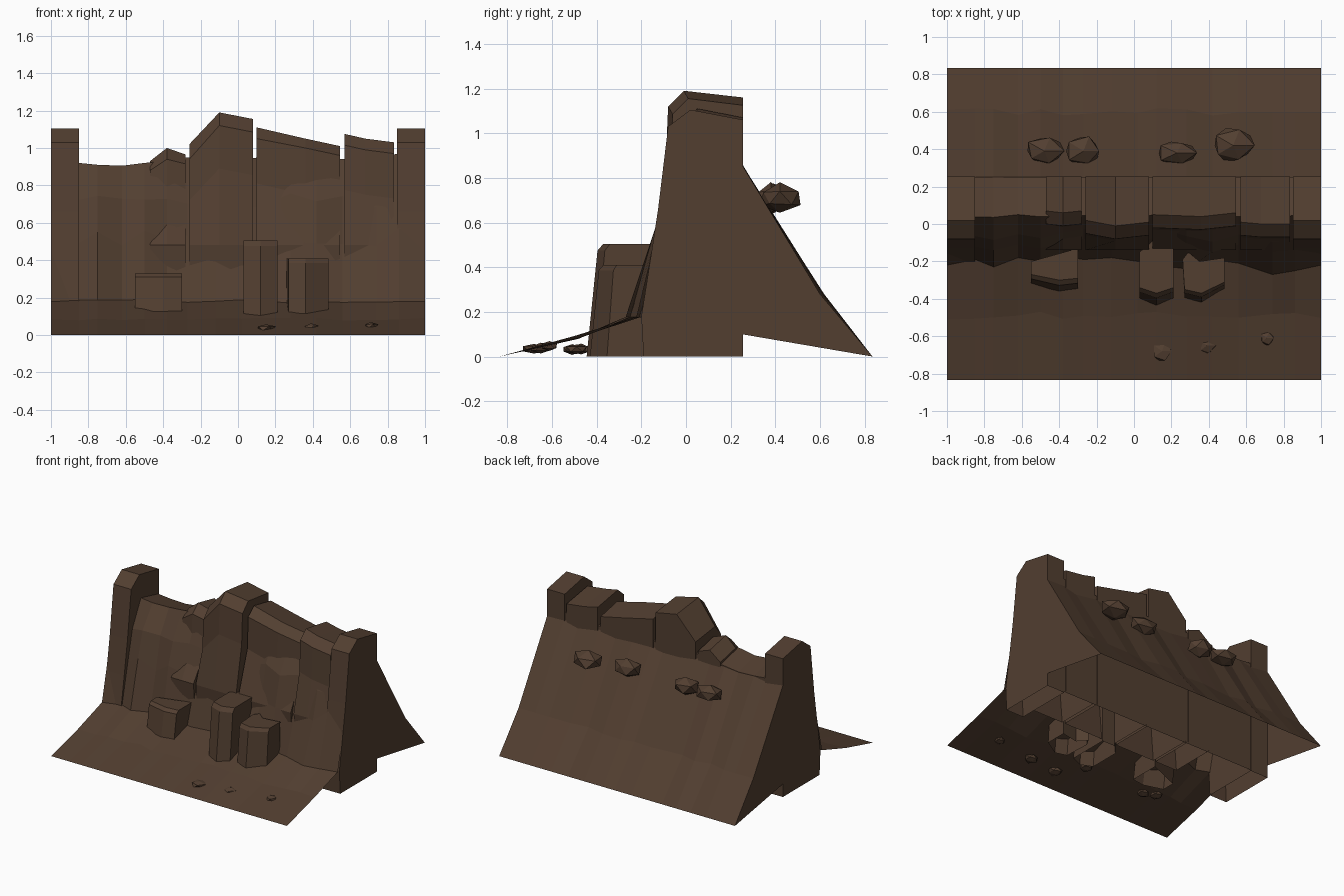
import bpy, bmesh, random
from mathutils import Vector

random.seed(4)
if "Cube" in bpy.data.objects:
    bpy.data.objects.remove(bpy.data.objects["Cube"], do_unlink=True)

brown = bpy.data.materials.new("brown_rock")
brown.use_nodes = True
colour = (0.085, 0.049, 0.030, 1)
brown.diffuse_color = colour
brown.node_tree.nodes["Principled BSDF"].inputs["Base Color"].default_value = colour


def jit(amount):
    return random.uniform(-amount, amount)


def finish(name, bm):
    bmesh.ops.recalc_face_normals(bm, faces=bm.faces)
    mesh = bpy.data.meshes.new(name)
    bm.to_mesh(mesh)
    bm.free()
    mesh.materials.append(brown)
    bpy.context.collection.objects.link(bpy.data.objects.new(name, mesh))


def loft(name, rings, wrap=False, caps=()):
    """Skin a row of cross-sections; wrap joins last point to first, caps lists filled rings."""
    bm = bmesh.new()
    rows = [[bm.verts.new(p) for p in ring] for ring in rings]
    n = len(rows[0])
    for a, b in zip(rows, rows[1:]):
        for i in range(n if wrap else n - 1):
            j = (i + 1) % n
            bm.faces.new((a[i], b[i], b[j], a[j]))
    for c in caps:
        bm.faces.new(rows[c])
    finish(name, bm)


# Hollow cliff, front slope and back slope: x, foot y, mid-height y, top z
stations = [(-1, -.22, -.15, .92), (-.85, -.19, -.12, .92), (-.75, -.23, -.14, .91),
            (-.62, -.18, -.11, .905), (-.5, -.20, -.13, .92), (-.38, -.17, -.10, .93),
            (-.27, -.19, -.08, .95), (-.12, -.18, -.11, .94), (.02, -.20, -.09, .94),
            (.12, -.22, -.075, .95), (.28, -.24, -.12, .94), (.42, -.19, -.15, .94),
            (.56, -.21, -.11, .94), (.74, -.27, -.15, .95), (.86, -.25, -.14, .97),
            (1, -.22, -.14, .93)]
cliff, apron, bank = [], [], []
for x, foot, mid, top in stations:
    foot_z = .182 + jit(.008)
    cliff.append([(x, y, z) for y, z in (
        (foot, foot_z), (mid, .52 + jit(.05)), (mid + .055, .72 + jit(.04)),
        (.045 + jit(.015), top), (.25, top - .05), (.25, .01))])
    apron.append([(x, -.835, 0), (x, -.49 + jit(.025), .085 + jit(.008)), (x, foot, foot_z)])
    bank.append([(x, y, z) for y, z in (
        (.25, .1), (.25, .85 + jit(.015)), (.6 + jit(.02), .28), (.835, 0))])
loft("cliff_wall", cliff)
loft("front_slope", apron)
loft("back_slope", bank, caps=(0, -1))


# Upright slabs, open below: each station is x, top z, front y, depth of the front bevel
def slab(name, tops, back_drop=.04):
    loft(name, [[(x, y, z) for y, z in (
        (-.1, .02), (-.14, .48), (front - .01, top - .3), (front, top - bevel),
        (front + .07, top), (.255, top - back_drop), (.255, .02))]
        for x, top, front, bevel in tops], caps=(0, -1))


slab("peak_slab", [(-.26, 1.02, -.05, .08), (-.1, 1.19, -.08, .07), (.08, 1.155, -.06, .07)], .03)
slab("long_slab", [(.1, 1.11, -.02, .06), (.36, 1.05, -.03, .05), (.545, 1.01, -.01, .05)])
slab("short_slab", [(.57, 1.075, -.06, .06), (.68, 1.05, -.07, .06), (.835, 1.03, -.07, .06)])
slab("broken_slab", [(-.47, .93, .0, .05), (-.38, 1.0, -.01, .06), (-.28, .965, .0, .05)])

# End pillars, open below
pillar = [(-.19, 0), (-.2, .18), (-.165, .4), (-.125, .66), (-.08, 1.03),
          (.02, 1.105), (.255, 1.06), (.255, 0)]
for side, label in ((1, "left"), (-1, "right")):
    loft(label + "_pillar", [[(side * x, y, z) for y, z in pillar] for x in (.85, 1)], caps=(0, -1))


# Faceted boulders at the foot, open below: outline of the top, widening to the ground
def boulder(name, outline, top, spread):
    front = min(y for x, y in outline)
    back = max(y for x, y in outline)
    rings = []
    for height, push in ((0, spread), (.94, spread * .35), (1, 0)):
        rings.append([(x, y - push * (back - y) / (back - front), height * top)
                      for x, y in outline])
    loft(name, rings, wrap=True, caps=(-1,))


boulder("wide_boulder", [(-.55, -.2), (-.3, -.13), (-.3, -.29), (-.4, -.3), (-.55, -.27)], .33, .08)
boulder("tall_boulder", [(.03, -.15), (.1, -.09), (.21, -.09), (.21, -.34), (.12, -.37), (.03, -.34)], .505, .075)
boulder("corner_boulder", [(.26, -.19), (.29, -.15), (.35, -.2), (.485, -.18), (.485, -.31),
                           (.36, -.37), (.27, -.35)], .41, .06)


# Loose stones
def stone(name, centre, size):
    bm = bmesh.new()
    bmesh.ops.create_icosphere(bm, subdivisions=1, radius=1)
    for v in bm.verts:
        v.co *= random.uniform(.85, 1.1)
        v.co = Vector(c + s * k for c, s, k in zip(centre, size, v.co))
    finish(name, bm)


for i, (x, y, w, d) in enumerate([(-.48, .39, .11, .085), (-.27, .39, .1, .085),
                                  (.23, .38, .11, .07), (.53, .42, .125, .1)]):
    stone(f"back_stone_{i + 1}", (x, y, .71), (w, d, .065))
for i, (x, y, z, r) in enumerate([(.15, -.68, .035, .055), (.39, -.65, .038, .05),
                                  (.71, -.61, .047, .04), (.02, -.49, .033, .05),
                                  (-.51, -.51, .033, .05), (-.6, -.47, .033, .05)]):
    stone(f"pebble_{i + 1}", (x, y, z), (r, r, .024))
